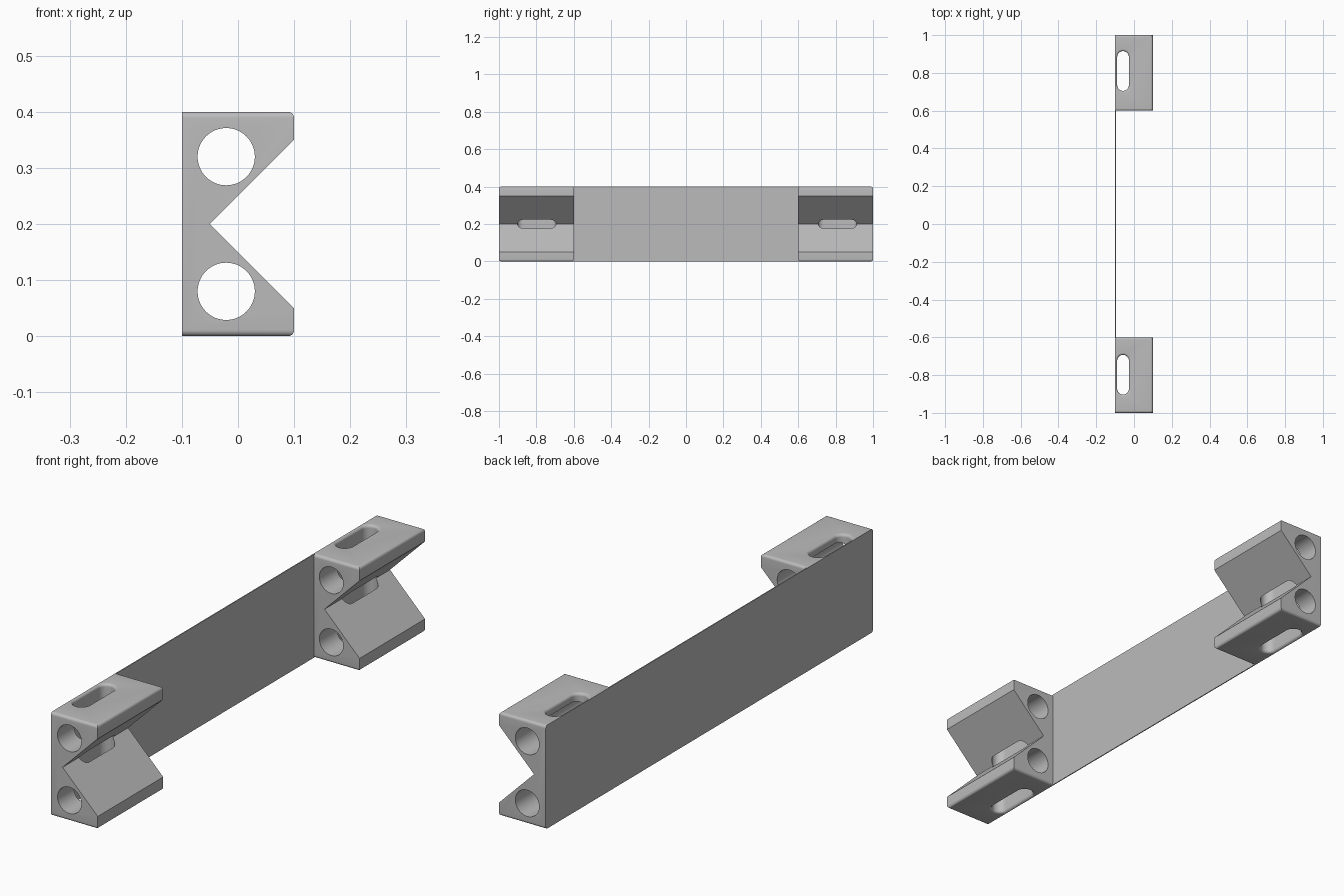
import bpy, bmesh, math
from mathutils import Matrix

cube = bpy.data.objects.get("Cube")
if cube:
    bpy.data.objects.remove(cube, do_unlink=True)

HEIGHT, HALF_X, FILLET = 0.4, 0.1, 0.011

grey = bpy.data.materials.new("light grey")
grey.use_nodes = True
colour = (0.5, 0.5, 0.5, 1)
grey.diffuse_color = colour
grey.node_tree.nodes["Principled BSDF"].inputs["Base Color"].default_value = colour


def make_object(name, bm):
    bmesh.ops.recalc_face_normals(bm, faces=bm.faces)
    mesh = bpy.data.meshes.new(name)
    bm.to_mesh(mesh)
    bm.free()
    mesh.materials.append(grey)
    obj = bpy.data.objects.new(name, mesh)
    bpy.context.collection.objects.link(obj)
    return obj


def loft(rings):
    """Closed solid through a stack of matching rings."""
    bm = bmesh.new()
    loops = [[bm.verts.new(p) for p in ring] for ring in rings]
    n = len(loops[0])
    for low, high in zip(loops, loops[1:]):
        for i in range(n):
            j = (i + 1) % n
            bm.faces.new((low[i], low[j], high[j], high[i]))
    bm.faces.new(loops[0][::-1])
    bm.faces.new(loops[-1])
    return bm


def slot_ring(y_mid, z, radius, half_straight, steps=16):
    ring = []
    for end in (1, -1):
        for i in range(steps + 1):
            a = math.pi * i / steps
            ring.append((-0.058 + end * radius * math.cos(a),
                         y_mid + end * (half_straight + radius * math.sin(a)), z))
    return ring


def slot_cutter(y_mid):
    """Vertical slot whose mouth flares into a rounded rim at both ends."""
    levels = [(-0.02, FILLET)]
    for i in range(7):
        a = math.pi / 2 * i / 6
        levels.append((FILLET * (1 - math.cos(a)), FILLET * (1 - math.sin(a))))
    levels += [(HEIGHT - z, grow) for z, grow in reversed(levels)]
    return make_object("slot_cutter", loft(
        [slot_ring(y_mid, z, 0.031 + grow, 0.074) for z, grow in levels]))


def bore_cutter(y_mid, z):
    bm = bmesh.new()
    place = Matrix.Translation((-0.021, y_mid, z)) @ Matrix.Rotation(math.pi / 2, 4, 'X')
    bmesh.ops.create_cone(bm, cap_ends=True, segments=64, radius1=0.051,
                          radius2=0.051, depth=0.6, matrix=place)
    return make_object("bore_cutter", bm)


def cut(obj, cutter):
    mod = obj.modifiers.new("cut", 'BOOLEAN')
    mod.operation, mod.solver, mod.object = 'DIFFERENCE', 'EXACT', cutter
    bpy.context.view_layer.objects.active = obj
    bpy.ops.object.modifier_apply(modifier=mod.name)
    bpy.data.objects.remove(cutter, do_unlink=True)


def notched_block(name, y_mid, slot_y):
    # V-notched profile run along y
    profile = [(-HALF_X, 0), (HALF_X, 0), (HALF_X, 0.05), (-0.05, 0.2),
               (HALF_X, 0.35), (HALF_X, HEIGHT), (-HALF_X, HEIGHT)]
    bm = loft([[(x, y_mid + s * 0.2, z) for x, z in profile] for s in (-1, 1)])
    # Rounded edges around the top and bottom faces, sharp along the back
    rims = [e for e in bm.edges
            if all(v.co.z < 0.001 or v.co.z > HEIGHT - 0.001 for v in e.verts)
            and abs(e.verts[0].co.z - e.verts[1].co.z) < 0.001
            and any(v.co.x > 0 for v in e.verts)]
    bmesh.ops.bevel(bm, geom=rims, offset=FILLET, segments=6, profile=0.5,
                    affect='EDGES')
    block = make_object(name, bm)
    # Two round bores along y and one slot through the height
    for z in (0.08, 0.32):
        cut(block, bore_cutter(y_mid, z))
    cut(block, slot_cutter(slot_y))
    return block


front_block = notched_block("front_block", -0.8, -0.798)
rear_block = notched_block("rear_block", 0.8, 0.81)

# Thin sheet joining the blocks along their backs
bm = bmesh.new()
bmesh.ops.create_cube(bm, size=1, matrix=Matrix.Translation((-0.098, 0, HEIGHT / 2))
                      @ Matrix.Diagonal((0.004, 1.224, HEIGHT, 1)))
back_plate = make_object("back_plate", bm)

# Smooth shading with crisp edges
for obj in (front_block, rear_block):
    bpy.ops.object.select_all(action='DESELECT')
    obj.select_set(True)
    bpy.context.view_layer.objects.active = obj
    bpy.ops.object.shade_smooth_by_angle(angle=math.radians(30))
